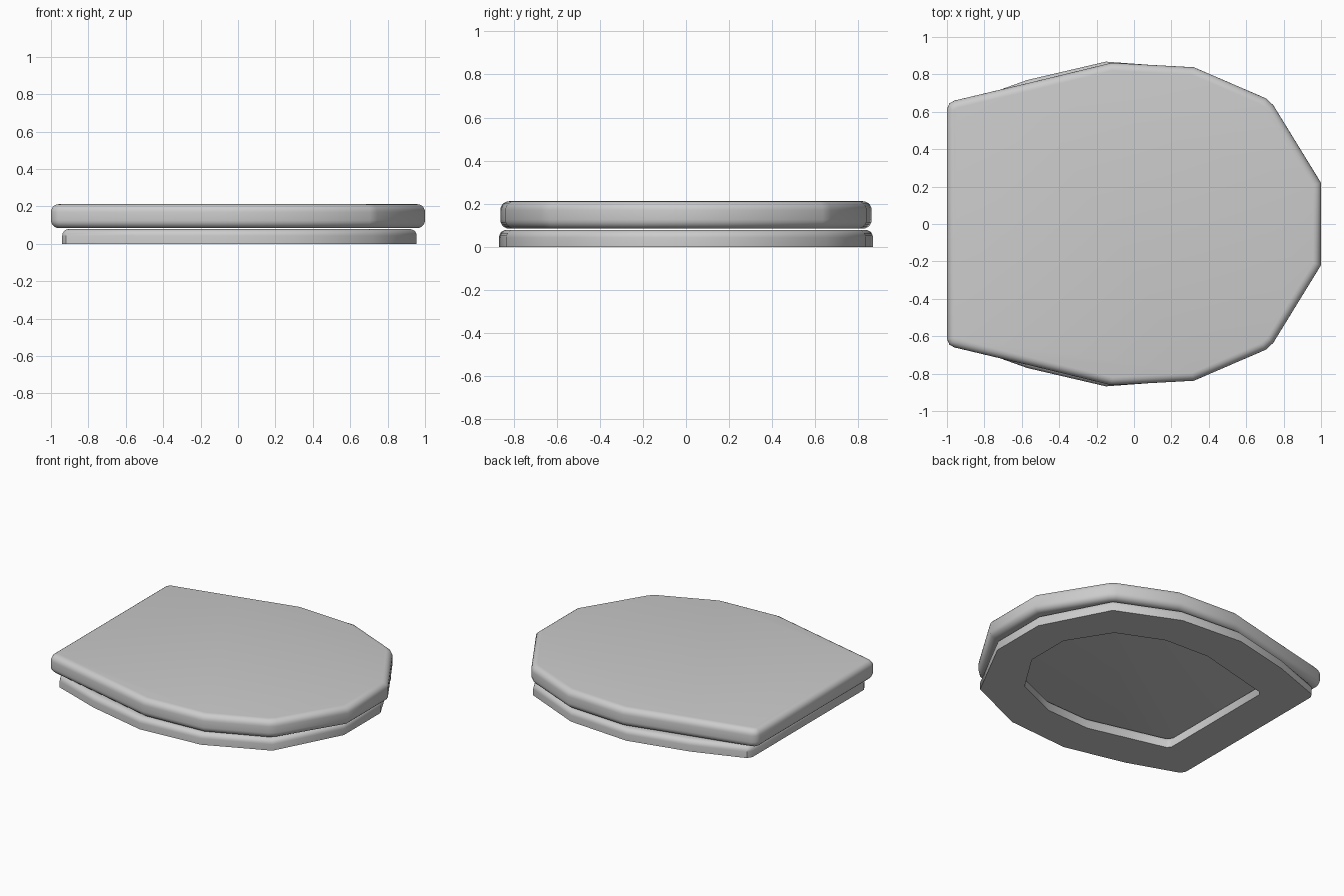
import bpy, bmesh, math

if "Cube" in bpy.data.objects:
    bpy.data.objects.remove(bpy.data.objects["Cube"])


def mirrored(half):
    """Close a half outline (y > 0) into a symmetric loop."""
    return half + [(x, -y) for x, y in reversed(half)]


def loop(bm, pts, z):
    return [bm.verts.new((x, y, z)) for x, y in pts]


def walls(bm, a, b):
    n = len(a)
    for i in range(n):
        j = (i + 1) % n
        bm.faces.new((a[i], a[j], b[j], b[i]))


def finish(name, bm, round_edges, width):
    bmesh.ops.recalc_face_normals(bm, faces=bm.faces)
    bmesh.ops.bevel(bm, geom=round_edges, offset=width, segments=5,
                    profile=0.5, affect='EDGES', clamp_overlap=True)
    bmesh.ops.recalc_face_normals(bm, faces=bm.faces)
    mesh = bpy.data.meshes.new(name)
    bm.to_mesh(mesh)
    bm.free()
    ob = bpy.data.objects.new(name, mesh)
    bpy.context.collection.objects.link(ob)
    bpy.ops.object.select_all(action='DESELECT')
    ob.select_set(True)
    bpy.context.view_layer.objects.active = ob
    bpy.ops.object.shade_smooth_by_angle(angle=math.radians(40))
    return ob


def rim_edges(bm, zs):
    """Horizontal edges between a cap and a wall at the given heights."""
    bm.normal_update()
    return [e for e in bm.edges
            if any(all(abs(v.co.z - z) < 1e-5 for v in e.verts) for z in zs)
            and any(abs(f.normal.z) < 0.5 for f in e.link_faces)]


# Lid: solid slab rounded along top and bottom rims
lid_half = [(-1, .615), (-.987, .645), (-.96, .66), (-.56, .755), (-.12, .862),
            (.32, .838), (.705, .672), (.745, .635), (1, .22)]
bm = bmesh.new()
low = loop(bm, mirrored(lid_half), .084)
top = loop(bm, mirrored(lid_half), .212)
walls(bm, low, top)
bm.faces.new(low)
bm.faces.new(top)
finish("lid", bm, rim_edges(bm, (.084, .212)), .042)

# Seat ring: flat underneath, rounded on top, open in the middle
outer = mirrored([(-.94, .61), (-.92, .645), (-.57, .77), (-.15, .868),
                  (.30, .835), (.72, .65), (.955, .20)])
hole = mirrored([(-.67, .43), (-.65, .455), (-.39, .52), (-.11, .59),
                 (.22, .575), (.53, .44), (.71, .155)])
bm = bmesh.new()
o0, o1 = loop(bm, outer, 0), loop(bm, outer, .079)
h0, h1 = loop(bm, hole, 0), loop(bm, hole, .079)
for a, b in ((o0, o1), (o1, h1), (h1, h0), (h0, o0)):
    walls(bm, a, b)
finish("seat_ring", bm, rim_edges(bm, (.079,)), .036)
